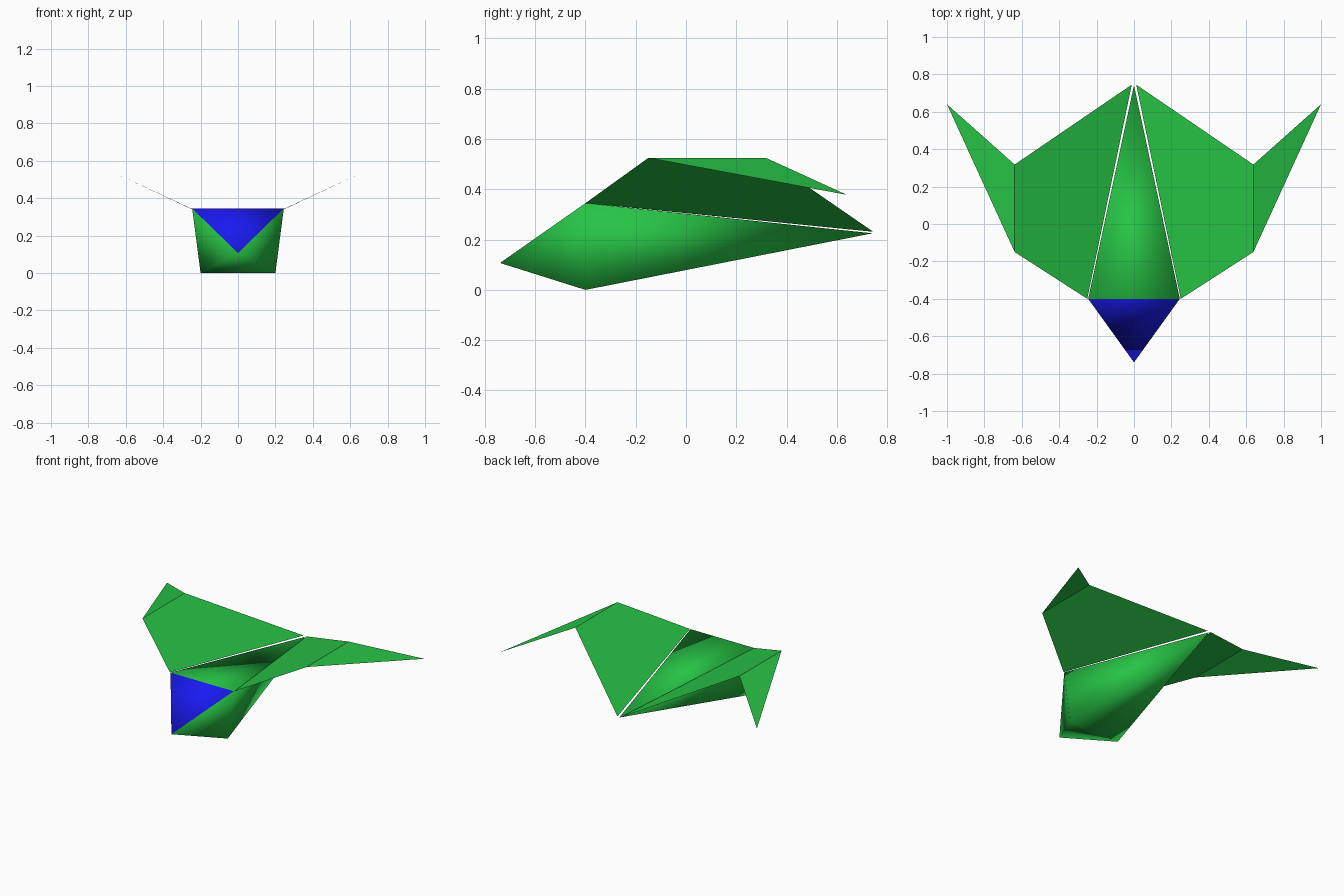
import bpy

if "Cube" in bpy.data.objects:
    bpy.data.objects.remove(bpy.data.objects["Cube"])


def material(name, color):
    mat = bpy.data.materials.new(name)
    mat.diffuse_color = color
    mat.use_nodes = True
    mat.node_tree.nodes["Principled BSDF"].inputs["Base Color"].default_value = mat.diffuse_color
    return mat


green = material("green_paint", (0.02, 0.55, 0.06, 1))
blue = material("blue_glass", (0.01, 0.01, 0.9, 1))


def build(name, verts, faces, mats, smooth=False):
    mesh = bpy.data.meshes.new(name)
    mesh.from_pydata(verts, [], faces)
    for mat in mats:
        mesh.materials.append(mat)
    for poly in mesh.polygons:
        poly.use_smooth = smooth
    obj = bpy.data.objects.new(name, mesh)
    bpy.context.collection.objects.link(obj)
    return obj


# Hull: nose and tail points joined to one trapezoid section
nose, tail = (0, -0.74, 0.107), (0, 0.742, 0.225)
section = [(-0.245, -0.4, 0.345), (0.245, -0.4, 0.345), (0.2, -0.4, 0), (-0.2, -0.4, 0)]
faces = []
for i in range(4):
    j = (i + 1) % 4
    faces += [(4, j, i), (5, i, j)]
hull = build("hull", section + [nose, tail], faces, [green, blue], smooth=True)

# Canopy: upper front face of the hull
hull.data.polygons[0].material_index = 1

# Wings: flat panel plus drooping tip, mirrored left and right
for side, label in ((1, "right"), (-1, "left")):
    pts = [(0.012, 0.745, 0.231), (0.25, -0.4, 0.345),
           (0.638, -0.15, 0.525), (0.638, 0.318, 0.525), (1.0, 0.64, 0.378)]
    pts = [(side * x, y, z) for x, y, z in pts]
    order = (lambda f: f) if side > 0 else (lambda f: f[::-1])
    build(label + "_wing", pts[:4], [order((0, 1, 2, 3))], [green])
    build(label + "_wing_tip", pts[2:], [order((1, 0, 2))], [green])
